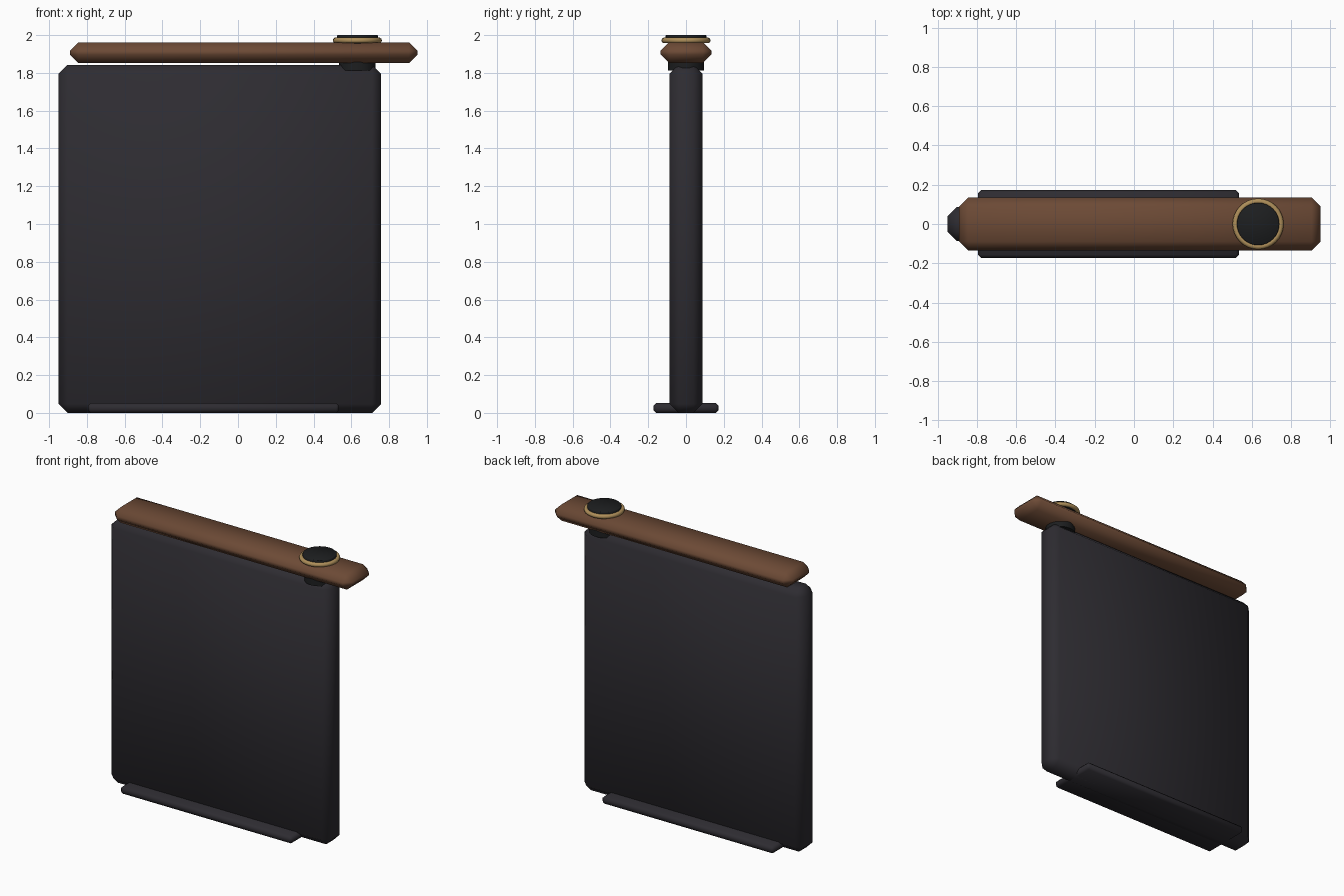
import bpy
from math import radians

if "Cube" in bpy.data.objects:
    bpy.data.objects.remove(bpy.data.objects["Cube"])


def material(name, rgb):
    m = bpy.data.materials.new(name)
    m.diffuse_color = (*rgb, 1)
    m.use_nodes = True
    m.node_tree.nodes["Principled BSDF"].inputs["Base Color"].default_value = m.diffuse_color
    return m


SLATE = material("slate", (0.027, 0.025, 0.031))
WOOD = material("wood", (0.15, 0.068, 0.036))
BRASS = material("brass", (0.42, 0.27, 0.10))
BLACK = material("black", (0.012, 0.013, 0.014))


def finish(name, mat, bevel=0):
    ob = bpy.context.object
    ob.name = name
    ob.data.materials.append(mat)
    if bevel:
        b = ob.modifiers.new("edge", 'BEVEL')
        b.width = bevel
        b.segments = 1
        b.limit_method = 'ANGLE'
        bpy.ops.object.modifier_apply(modifier=b.name)
    bpy.ops.object.shade_smooth_by_angle(angle=radians(50))
    return ob


def box(name, lo, hi, mat, bevel):
    bpy.ops.mesh.primitive_cube_add(size=1, location=[(a + b) / 2 for a, b in zip(lo, hi)])
    bpy.context.object.scale = [b - a for a, b in zip(lo, hi)]
    bpy.ops.object.transform_apply(location=False, rotation=False, scale=True)
    return finish(name, mat, bevel)


def disc(name, radius, z0, z1, mat, bevel=0):
    bpy.ops.mesh.primitive_cylinder_add(vertices=32, radius=radius, depth=z1 - z0,
                                        location=(PIVOT_X, 0, (z0 + z1) / 2))
    return finish(name, mat, bevel)


PIVOT_X = 0.632

# Upright slab, its base plate and the swinging top bar
box("upright_panel", (-0.95, -0.087, 0), (0.757, 0.087, 1.843), SLATE, 0.047)
box("base_plate", (-0.795, -0.172, 0), (0.535, 0.172, 0.052), SLATE, 0.015)
box("top_bar", (-0.89, -0.134, 1.852), (0.95, 0.134, 1.962), WOOD, 0.045)

# Pivot under and through the bar, with a ring and cap on top
disc("pivot_post", 0.096, 1.813, 1.98, BLACK)
disc("pivot_cap", 0.108, 1.958, 2.0, BLACK, 0.003)
bpy.ops.mesh.primitive_torus_add(major_radius=0.115, minor_radius=0.015, major_segments=32,
                                 minor_segments=10, location=(PIVOT_X, 0, 1.972))
finish("pivot_ring", BRASS)
